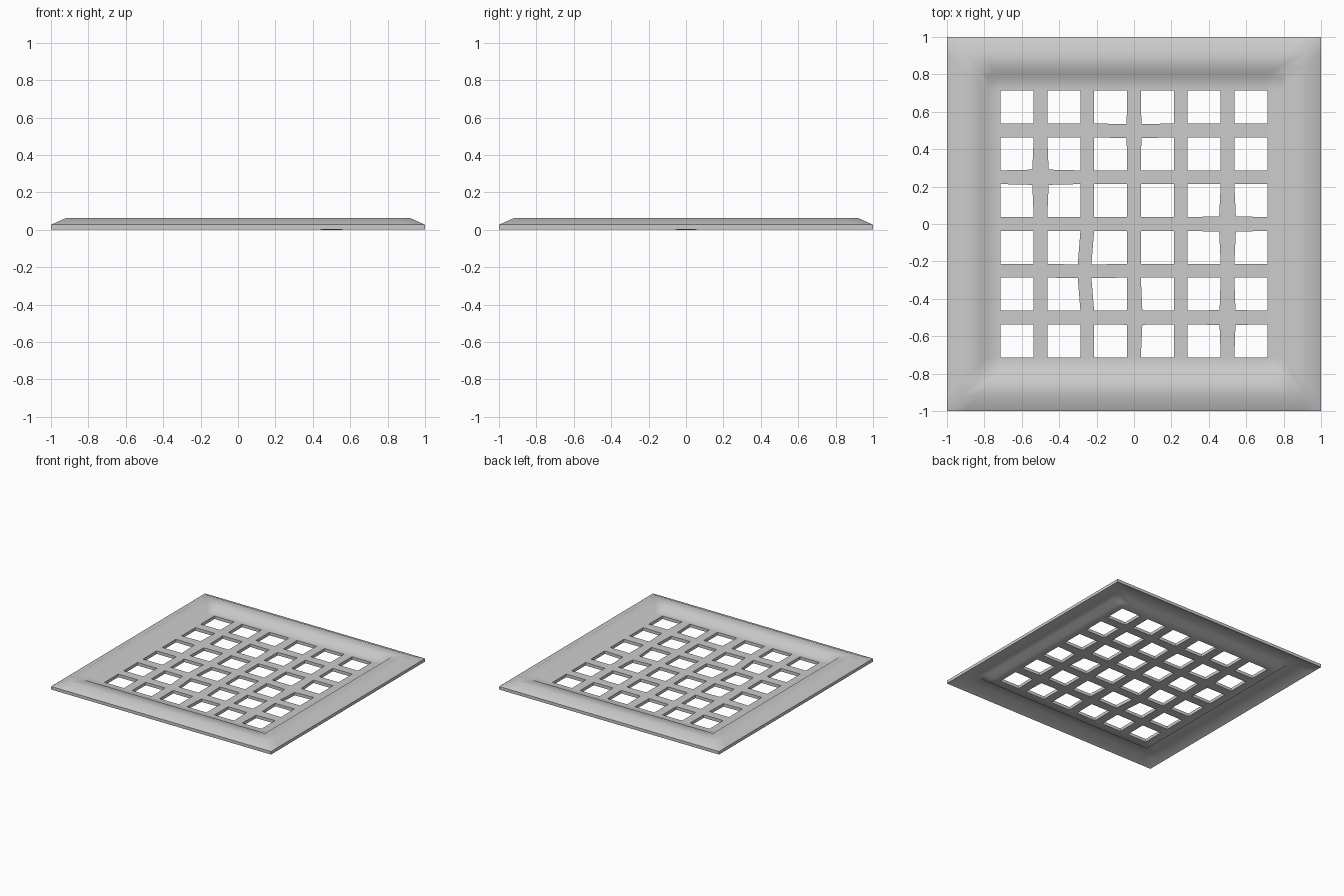
import bpy, bmesh, math

if "Cube" in bpy.data.objects:
    bpy.data.objects.remove(bpy.data.objects["Cube"])

PITCH, HALF, FOOT, THICK = 0.25, 0.0885, 0.785, 0.025
GRATE_Z = 0.028
# small hand-made irregularities at bar crossings: crossing -> (shift x, shift y, widen, drop)
WOBBLE = {(-0.25, -0.25): (-0.014, -0.003, 0.0, 0.0),
          (-0.5, 0.25): (0.0, 0.0, 0.007, 0.0),
          (0.0, 0.5): (0.0, -0.003, 0.003, 0.0),
          (0.5, 0.0): (0.0, 0.0, 0.008, 0.003),
          (0.5, -0.5): (0.0, 0.0, 0.006, 0.0),
          (0.0, -0.5): (0.004, 0.0, 0.004, 0.0)}

bm = bmesh.new()

# flat grate: grid of bars with a 6 x 6 set of square holes left open
lines = [-FOOT]
for i in range(6):
    c = (i - 2.5) * PITCH
    lines += [c - HALF, c + HALF]
lines.append(FOOT)
n = len(lines)
grid = [[bm.verts.new((x, y, GRATE_Z)) for y in lines] for x in lines]
for i in range(n - 1):
    for j in range(n - 1):
        if not (i % 2 and j % 2):
            bm.faces.new((grid[i][j], grid[i + 1][j], grid[i + 1][j + 1], grid[i][j + 1]))

# rim: concentric square rings rising to a ridge, then bevelled to the edge
border = [e for e in bm.edges if e.is_boundary and
          (all(abs(v.co.x) > 0.78 for v in e.verts) or all(abs(v.co.y) > 0.78 for v in e.verts))]
size = FOOT
for half, z in ((0.82, 0.06), (0.92, 0.063), (1.0, 0.027)):
    new = bmesh.ops.extrude_edge_only(bm, edges=border)["geom"]
    for v in new:
        if isinstance(v, bmesh.types.BMVert):
            v.co = (v.co.x * half / size, v.co.y * half / size, z)
    border = [e for e in new if isinstance(e, bmesh.types.BMEdge) and e.is_boundary]
    size = half

# slightly uneven bar crossings
for (cx, cy), (dx, dy, wide, drop) in WOBBLE.items():
    for v in bm.verts:
        ox, oy = v.co.x - cx, v.co.y - cy
        if abs(ox) < 0.05 and abs(oy) < 0.05:
            v.co.x += dx + math.copysign(wide, ox)
            v.co.y += dy + math.copysign(wide * 0.6, oy)
            v.co.z -= drop

# thickness: pull a copy of the sheet straight down
res = bmesh.ops.extrude_face_region(bm, geom=bm.faces[:], use_keep_orig=True)
for v in res["geom"]:
    if isinstance(v, bmesh.types.BMVert):
        v.co.z -= THICK
bmesh.ops.recalc_face_normals(bm, faces=bm.faces[:])

mesh = bpy.data.meshes.new("floor_grate")
bm.to_mesh(mesh)
bm.free()
grate = bpy.data.objects.new("floor_grate", mesh)
bpy.context.collection.objects.link(grate)
bpy.context.view_layer.objects.active = grate
grate.select_set(True)
bpy.ops.object.shade_smooth_by_angle(angle=math.radians(50))
